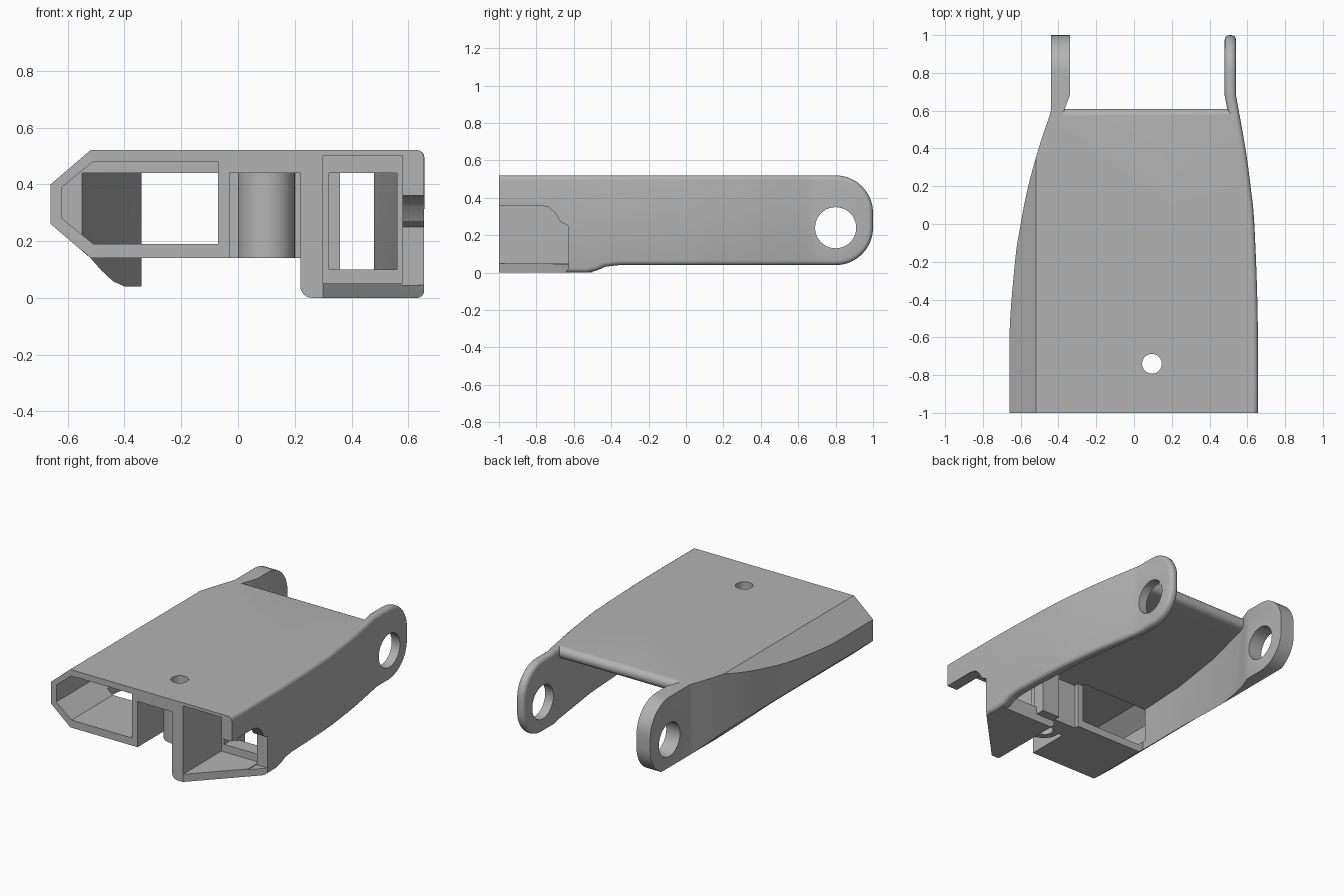
import bpy, bmesh, math

if "Cube" in bpy.data.objects:
    bpy.data.objects.remove(bpy.data.objects["Cube"])

grey = bpy.data.materials.new("plain_grey")
grey.diffuse_color = (0.45, 0.45, 0.45, 1)
grey.use_nodes = True
grey.node_tree.nodes["Principled BSDF"].inputs["Base Color"].default_value = grey.diffuse_color


def prism(name, pts, axis, a, b):
    """Extrude a 2D profile along an axis: x -> (y,z), y -> (x,z), z -> (x,y)."""
    put = {"x": lambda u, v, w: (w, u, v), "y": lambda u, v, w: (u, w, v),
           "z": lambda u, v, w: (u, v, w)}[axis]
    bm = bmesh.new()
    low = [bm.verts.new(put(u, v, a)) for u, v in pts]
    high = [bm.verts.new(put(u, v, b)) for u, v in pts]
    bm.faces.new(low)
    bm.faces.new(high)
    n = len(pts)
    for i in range(n):
        j = (i + 1) % n
        bm.faces.new((low[i], low[j], high[j], high[i]))
    bmesh.ops.recalc_face_normals(bm, faces=bm.faces)
    me = bpy.data.meshes.new(name)
    bm.to_mesh(me)
    bm.free()
    me.materials.append(grey)
    ob = bpy.data.objects.new(name, me)
    bpy.context.collection.objects.link(ob)
    return ob


def apply(ob, mod):
    bpy.context.view_layer.objects.active = ob
    bpy.ops.object.modifier_apply(modifier=mod.name)


def combine(ob, other, op):
    m = ob.modifiers.new("bool", "BOOLEAN")
    m.operation, m.solver, m.object = op, "EXACT", other
    apply(ob, m)
    bpy.data.objects.remove(other)
    return ob


def arc(cx, cy, r, a0, a1, n=10):
    return [(cx + r * math.cos(math.radians(a0 + (a1 - a0) * i / n)),
             cy + r * math.sin(math.radians(a0 + (a1 - a0) * i / n))) for i in range(n + 1)]


def circle(cx, cy, r, n=40):
    return arc(cx, cy, r, 0, 360 - 360 / n, n - 1)


def rect(a, b, c, d):
    return [(a, c), (b, c), (b, d), (a, d)]


def smooth(pts, n=5):
    """Catmull-Rom curve through points."""
    p = [pts[0]] + pts + [pts[-1]]
    out = []
    for i in range(1, len(p) - 2):
        for k in range(n):
            t = k / n
            out.append(tuple(0.5 * (2 * b + (c - a) * t + (2 * a - 5 * b + 4 * c - d) * t * t
                       + (3 * b - a - 3 * c + d) * t ** 3)
                       for a, b, c, d in zip(p[i - 1], p[i], p[i + 1], p[i + 2])))
    return out + [pts[-1]]


# Plan curves and shared profiles
left = smooth([(-.66, -1.1), (-.66, -.6), (-.63, -.2), (-.60, 0), (-.56, .2), (-.505, .4), (-.445, .58)])
right = smooth([(.655, -1.1), (.655, -.5), (.637, 0), (.617, .2), (.59, .4), (.54, .68)])
lug_end = arc(.8, .24, .2, -90, 0) + arc(.8, .32, .2, 0, 90)


def hexagon(top):
    return [(-.40, .04), (1, .04), (1, top), (-.52, top), (-.66, .40), (-.66, .26),
            (-.52, .14), (-.48, .095), (-.44, .058)]


# Left side wall with its lug
body = prism("link_shell", left + [(-.44, .6), (-.44, 1.1), (-.34, 1.1), (-.34, .68), (-.37, .6),
             (-.47, .2), (-.53, -.2), (-.55, -.57), (-.55, -1.1)], "z", 0, .6)
combine(body, prism("c", hexagon(.52), "y", -2, 2), "INTERSECT")
combine(body, prism("c", [(-1.1, .04)] + lug_end + [(-1.1, .52)], "x", -2, 2), "INTERSECT")

# Right side wall with its lug and rounded rims
wall = prism("right_wall", right + [(.54, 1.1), (.48, 1.1), (.48, .68), (.495, .6), (.55, .2),
             (.575, -.2), (.58, -.6), (.58, -1.1)], "z", -.1, .6)
combine(wall, prism("c", [(-1.2, 0), (-.53, 0), (-.48, .01), (-.43, .032), (-.36, .04)]
                    + lug_end + [(-1.2, .52)], "x", -2, 2), "INTERSECT")
bev = wall.modifiers.new("rim", "BEVEL")
bev.width, bev.segments, bev.limit_method, bev.angle_limit = .025, 4, "ANGLE", math.radians(60)
apply(wall, bev)

# Roof plate with a rounded rear edge
roof = prism("roof", [(-1.1, .44)] + arc(.57, .48, .04, -90, 90) + [(-1.1, .52)], "x", -1, 1)
plan = [p for p in left] + [(-.40, .62), (.52, .62)] + [(x - .03, y) for x, y in right if y < .6][::-1]
combine(roof, prism("c", plan, "z", 0, 1), "INTERSECT")
combine(roof, prism("c", hexagon(.52), "y", -2, 2), "INTERSECT")

# Left tube at the front
tube = prism("tube", [(-.03, .14), (-.03, .50), (-.53, .50), (-.655, .395), (-.655, .265), (-.52, .14)],
             "y", -1.1, -.57)

# Right box: rounded lower corner, slanted front floor
box = prism("box", arc(.26, .04, .04, 180, 270, 6) + [(.635, 0), (.635, .5), (.22, .5)], "y", -1.1, -.5)

# Screw boss, the web behind it, and the partition post
boss = prism("boss", circle(.1, -.74, .1), "z", .14, .5)
web = prism("web", rect(-.06, .25, -.72, -.6), "z", .14, .48)
for part in (wall, roof, tube, box, boss, web):
    combine(body, part, "UNION")

# Openings
inner = [(-.07, .19), (-.07, .48), (-.51, .48), (-.62, .39), (-.62, .28), (-.51, .19)]
cuts = [
    prism("tube_opening", inner, "y", -1.2, -.55),
    prism("box_recess", rect(.30, .58, .05, .50), "y", -1.2, -.6),
    prism("box_window", rect(.32, .56, .10, .44), "y", -1.2, -.45),
    prism("side_window", [(-1.2, .045), (-.63, .045), (-.63, .25), (-.67, .27), (-.70, .32),
                          (-.735, .35), (-.78, .36), (-1.2, .36)], "x", .575, .8),
    prism("floor_slant", [(.29, -1.2), (.8, -1.2), (.8, -.53), (.655, -.63), (.30, -1)], "z", -.2, .051),
    prism("screw_hole", circle(.095, -.74, .052), "z", -1, 1),
    prism("pin_hole", circle(.8, .24, .11), "x", -1, 1),
    prism("front_trim", rect(-1, 1, -1.5, -1), "z", -1, 1),
]
for c in cuts:
    combine(body, c, "DIFFERENCE")

# Post behind the box window
combine(body, prism("post", rect(.23, .36, -.52, -.44), "z", .05, .46), "UNION")

body.data.materials.clear()
body.data.materials.append(grey)
for o in bpy.data.objects:
    o.select_set(o == body)
bpy.context.view_layer.objects.active = body
bpy.ops.object.shade_smooth_by_angle(angle=math.radians(30))
